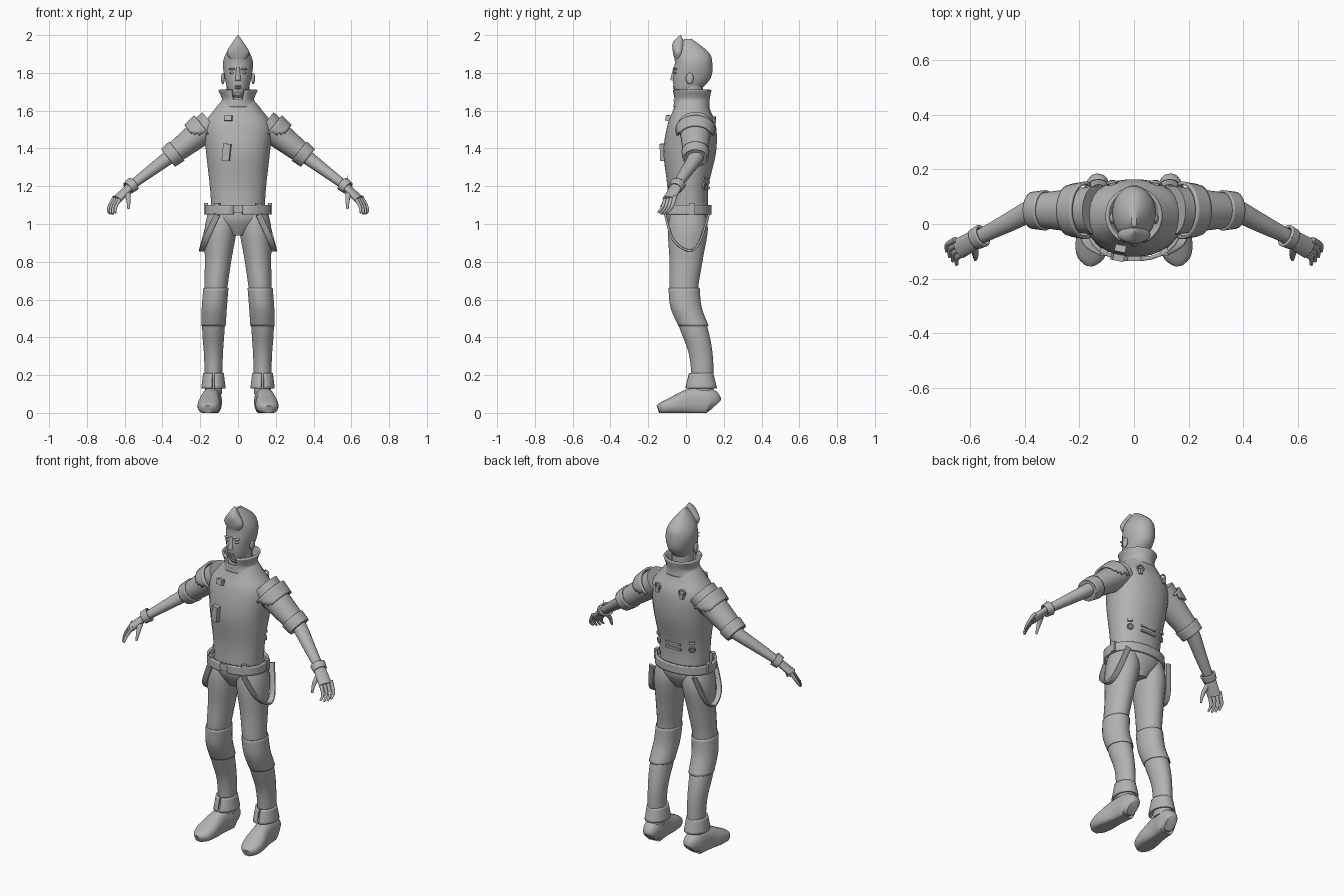
import bpy, bmesh, math
from mathutils import Vector

if "Cube" in bpy.data.objects:
    bpy.data.objects.remove(bpy.data.objects["Cube"], do_unlink=True)

shade = 0.45
grey = bpy.data.materials.new("plain_grey")
grey.use_nodes = True
grey.diffuse_color = (shade, shade, shade, 1)
grey.node_tree.nodes["Principled BSDF"].inputs["Base Color"].default_value = grey.diffuse_color


def finish(obj, name, pair=False, shell=0, bevel=0):
    """Name, colour and shade a part, with its optional modifiers."""
    obj.name = obj.data.name = name
    obj.data.materials.append(grey)
    bpy.ops.object.select_all(action="DESELECT")
    obj.select_set(True)
    bpy.context.view_layer.objects.active = obj
    bpy.ops.object.shade_smooth_by_angle(angle=math.radians(45))
    if shell:
        solid = obj.modifiers.new("Thickness", "SOLIDIFY")
        solid.thickness, solid.offset = shell, 0
    if bevel:
        obj.modifiers.new("Soft edge", "BEVEL").width = bevel
    if pair:
        obj.modifiers.new("Mirror", "MIRROR").use_axis = (True, False, False)


def smooth_rings(rings, steps=5):
    """Catmull-Rom curve through rings of (x, y, z, radius across, radius up)."""
    rings = [Vector(ring) for ring in rings]
    ends = [rings[0]] + rings + [rings[-1]]
    result = []
    for before, start, end, after in zip(ends, ends[1:], ends[2:], ends[3:]):
        leaving, arriving = (end - before) / 2, (after - start) / 2
        for step in range(steps):
            t = step / steps
            ease = t * t * (3 - 2 * t)
            result.append(start.lerp(end, ease) + leaving * t * (1 - t) ** 2
                          - arriving * t * t * (1 - t))
    return result + [rings[-1]]


def loft(name, rings, level=False, ref=(0, 0, 1), pair=False, shell=0,
         skip=None, sides=28, power=2):
    """Skin oval rings; level rings stay horizontal, others follow the path."""
    rows = smooth_rings(rings)
    bm = bmesh.new()
    loops = []
    for i, row in enumerate(rows):
        across, up = Vector((1, 0, 0)), Vector((0, 1, 0))
        if not level:
            along = rows[min(i + 1, len(rows) - 1)] - rows[max(i - 1, 0)]
            along = Vector(along[:3]).normalized()
            across = along.cross(Vector(ref)).normalized()
            up = across.cross(along)
        loop = []
        for k in range(sides):
            angle = math.tau * (k + 0.5) / sides
            offsets = [math.copysign(abs(wave) ** (2 / power), wave)
                       for wave in (math.cos(angle), math.sin(angle))]
            point = Vector(row[:3]) + across * offsets[0] * row[3] + up * offsets[1] * row[4]
            point.z = max(point.z, 0)
            loop.append(bm.verts.new(point))
        loops.append(loop)
    for low, high in zip(loops, loops[1:]):
        for k in range(sides):
            n = (k + 1) % sides
            bm.faces.new((low[k], low[n], high[n], high[k]))
    if shell:
        cut = [face for face in bm.faces if skip and skip(face.calc_center_median())]
        bmesh.ops.delete(bm, geom=cut, context="FACES")
    else:
        bm.faces.new(loops[0])
        bm.faces.new(loops[-1])
    bmesh.ops.recalc_face_normals(bm, faces=bm.faces)
    mesh = bpy.data.meshes.new(name)
    bm.to_mesh(mesh)
    bm.free()
    obj = bpy.data.objects.new(name, mesh)
    bpy.context.collection.objects.link(obj)
    finish(obj, name, pair, shell)


def stack(name, rows, **options):
    """Centred part from level rows of (height, y, half width, half depth)."""
    loft(name, [(0, y, z, wide, deep) for z, y, wide, deep in rows], level=True, **options)


def limb(name, points, first, last, ratio=0.88, pair=True, **options):
    """Tube along points, its radius running evenly from first to last."""
    rings = []
    for i, point in enumerate(points):
        radius = first + (last - first) * i / (len(points) - 1)
        rings.append((*point, radius, radius * ratio))
    loft(name, rings, pair=pair, **options)


def leg(name, rows, **options):
    """Level rows of (height, y, half width); the leg leans outward going down."""
    rings = [(min(.13, .09 + (1 - z) * .08), y, z, wide, wide * 1.25) for z, y, wide in rows]
    loft(name, rings, level=True, pair=True, **options)


def ball(name, at, size):
    bpy.ops.mesh.primitive_uv_sphere_add(segments=20, ring_count=12, location=at)
    bpy.context.object.scale = size
    finish(bpy.context.object, name)


def block(name, at, size, turn=(0, 0, 0)):
    bpy.ops.mesh.primitive_cube_add(size=1, location=at, rotation=turn)
    bpy.context.object.scale = size
    finish(bpy.context.object, name, bevel=.003)


def hoop(name, at, radius, turn):
    bpy.ops.mesh.primitive_torus_add(major_segments=16, minor_segments=8, location=at,
                                     major_radius=radius, minor_radius=.005, rotation=turn)
    finish(bpy.context.object, name)


# Jacket body and collar, open at the throat
stack("jacket_body", [
    (1.06, .01, .14, .11), (1.2, .01, .15, .11), (1.38, .02, .17, .14),
    (1.52, .03, .18, .13), (1.6, .03, .13, .1), (1.66, .03, .08, .08)], power=2.2)
stack("collar", [(1.62, .03, .1, .09), (1.66, .03, .08, .09), (1.71, .03, .1, .1)], shell=.012,
      skip=lambda spot: spot.y < 0 and spot.z > 1.66 and abs(spot.x) < .03)

# Neck, head and hair
stack("neck", [(1.6, .03, .06, .06), (1.74, .03, .06, .06)])
stack("head", [
    (1.67, -.02, .02, .02), (1.7, 0, .05, .06), (1.77, .03, .07, .1),
    (1.85, .04, .08, .1), (1.91, .03, .06, .09), (1.98, .01, .01, .02)])
stack("hair_quiff", [(1.87, -.04, .04, .02), (1.91, -.04, .06, .03),
                     (1.96, -.04, .03, .03), (2, -.03, .002, .002)])

# Face
limb("nose", [(0, -.06, 1.83), (0, -.07, 1.76)], .008, .015, pair=False, sides=14)
for label, height in (("upper_lip", 1.73), ("lower_lip", 1.72)):
    ball(label, (0, -.06, height), (.02, .01, .005))
ball("chin", (0, -.04, 1.69), (.02, .02, .015))
for side, label in ((1, "left"), (-1, "right")):
    ball(label + "_ear", (side * .08, .02, 1.77), (.01, .02, .03))
    ball(label + "_eye", (side * .03, -.056, 1.8), (.015, .008, .006))
    ball(label + "_brow", (side * .03, -.056, 1.82), (.02, .01, .006))

# Arms: sleeve, turned cuff, shoulder pad, forearm
shoulder, elbow = Vector((.14, .05, 1.53)), Vector((.37, .05, 1.35))
wrist, knuckle = Vector((.57, -.05, 1.2)), Vector((.64, -.09, 1.13))
limb("sleeves", [shoulder, elbow], .09, .06)
limb("sleeve_cuffs", [shoulder.lerp(elbow, .8), elbow], .07, .064, shell=.008)
limb("shoulder_pads", [shoulder.lerp(elbow, .15), shoulder.lerp(elbow, .4)], .1, .09,
     shell=.012, skip=lambda spot: spot.z < 1.48)
limb("forearms", [shoulder.lerp(elbow, .8), elbow, elbow.lerp(wrist, .5), wrist], .05, .026)

# Gloves with cuff, palm, fingers and thumb
limb("glove_cuffs", [elbow.lerp(wrist, .92), elbow.lerp(wrist, 1.06)], .038, .034, shell=.01)
limb("palms", [wrist, knuckle], .034, .038, ratio=.55)
limb("left_wrist_spike", [wrist, wrist + Vector((.01, 0, .06))], .004, .001, pair=False, sides=8)
spread, reach, bend = Vector((.6, .8, 0)), Vector((.03, -.04, -.08)), Vector((.01, .01, 0))
for i, label in enumerate(("index", "middle", "ring", "little")):
    place = (i - 1.5) * .02
    base = knuckle + spread * place
    limb(label + "_fingers", [base - reach / 5, base + reach / 2 + bend,
                              base + reach * (1 - abs(place) * 4)], .012, .006, sides=12)
limb("thumbs", [(.59, -.07, 1.18), (.58, -.11, 1.13), (.58, -.13, 1.08)], .018, .006, sides=12)

# Trousers with padded knees
stack("trouser_hips", [(1.09, .01, .14, .11), (1.02, .01, .15, .11), (.94, .01, .05, .07)])
leg("trouser_legs", [
    (1.08, .01, .07), (.97, .01, .085), (.8, 0, .07), (.62, -.01, .06),
    (.45, .04, .06), (.3, .08, .05), (.1, .09, .045)])
leg("knee_panels", [(.66, -.01, .065), (.56, 0, .065), (.46, .04, .063)], shell=.004)

# Boots: flat soles, toes turned outward, flared split cuffs
loft("boots", [
    (.147 - y * .1, y, high * .45, wide, high * .55) for y, high, wide in (
        (.15, .08, .03), (.12, .13, .05), (.03, .13, .05),
        (-.06, .09, .06), (-.12, .06, .05), (-.147, .04, .02))], pair=True, power=2.4)
loft("boot_cuffs", [(.13, .08, .21, .05, .06), (.13, .08, .13, .06, .08)], level=True,
     pair=True, shell=.01, skip=lambda spot: spot.y < .08 and abs(spot.x - .13) < .008)

# Belt, buckle and hanging straps
stack("belt", [(1.05, 0, .17, .13), (1.1, 0, .17, .13)], shell=.014, power=2.2,
      skip=lambda spot: spot.y < 0 and abs(spot.x) < .03)
block("buckle_plate", (0, -.13, 1.08), (.05, .012, .04))
block("belt_backing", (0, -.12, 1.08), (.1, .014, .03))
loft("hanging_straps", [(*point, .006, .016) for point in (
    (.11, -.11, 1.05), (.17, -.07, .92), (.19, .01, .86), (.18, .07, .9), (.14, .12, 1.05))],
     ref=(1, 0, 0), pair=True, sides=16, power=6)

# Chest tabs
block("chest_tab", (-.06, -.12, 1.38), (.04, .03, .09), (0, .1, -.2))
block("collar_tab", (-.05, -.09, 1.56), (.04, .03, .03), (-.2, 0, -.2))

# Fittings on both sides of the belt and back, and the waist strap
for side in (1, -1):
    block("belt_loop", (side * .11, -.1, 1.08), (.03, .02, .06), (0, 0, side * .6))
    block("belt_side_loop", (side * .17, .03, 1.08), (.02, .03, .06))
    hoop("back_buckle", (side * .08, .15, 1.55), .018, (1.4, 0, side * -.2))
    block("back_buckle_tab", (side * .08, .15, 1.53), (.02, .02, .03))
    hoop("waist_ring", (side * .11, .1, 1.2), .014, (math.pi / 2, 0, side * -.6))
    block("waist_tab", (side * .11, .1, 1.24), (.03, .014, .016), (0, 0, side * -.6))
for height in (1.19, 1.22):
    block("back_strap", (0, .12, height), (.1, .014, .012))
